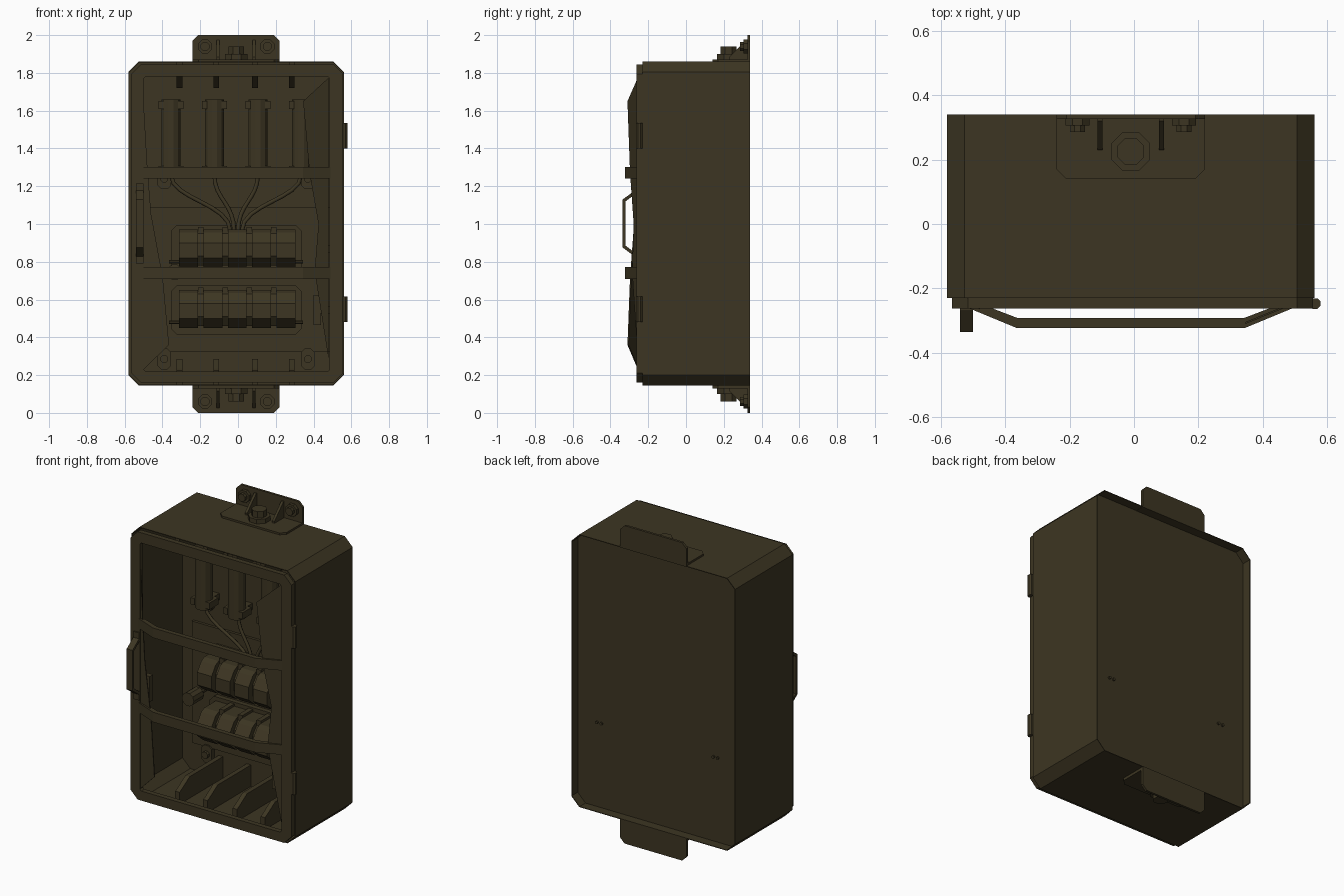
import bpy, bmesh, math
from mathutils import Matrix, Vector

if "Cube" in bpy.data.objects:
    bpy.data.objects.remove(bpy.data.objects["Cube"])

olive = bpy.data.materials.new("dark olive metal")
olive.diffuse_color = (0.046, 0.036, 0.016, 1)
olive.use_nodes = True
olive.node_tree.nodes["Principled BSDF"].inputs["Base Color"].default_value = olive.diffuse_color
CX = -0.01           # middle of the box in x
MZ = 2.005           # top/bottom mirror: z -> MZ - z


def finish(name, bm):
    bmesh.ops.recalc_face_normals(bm, faces=bm.faces)
    me = bpy.data.meshes.new(name)
    bm.to_mesh(me)
    bm.free()
    me.materials.append(olive)
    ob = bpy.data.objects.new(name, me)
    bpy.context.collection.objects.link(ob)
    return ob


def box(name, x0, x1, y0, y1, z0, z1):
    return prism(name, [(y0, z0), (y1, z0), (y1, z1), (y0, z1)], 'X', x0, x1)


def prism(name, pts, axis, a, b):
    """Extrude a flat outline along an axis from a to b."""
    put = {'X': lambda p, t: (t, p[0], p[1]),
           'Y': lambda p, t: (p[0], t, p[1]),
           'Z': lambda p, t: (p[0], p[1], t)}[axis]
    bm = bmesh.new()
    lo = [bm.verts.new(put(p, a)) for p in pts]
    hi = [bm.verts.new(put(p, b)) for p in pts]
    bm.faces.new(lo)
    bm.faces.new(hi)
    for i in range(len(pts)):
        j = (i + 1) % len(pts)
        bm.faces.new((lo[i], lo[j], hi[j], hi[i]))
    return finish(name, bm)


def cyl(name, p, q, r, n=8):
    """Cylinder between two points."""
    p, q = Vector(p), Vector(q)
    d = q - p
    bm = bmesh.new()
    rot = d.to_track_quat('Z', 'Y').to_matrix().to_4x4()
    bmesh.ops.create_cone(bm, cap_ends=True, segments=n, radius1=r, radius2=r, depth=d.length,
                          matrix=Matrix.Translation((p + q) / 2) @ rot @ Matrix.Rotation(math.pi / n, 4, 'Z'))
    return finish(name, bm)


def octagon(x0, x1, z0, z1, c):
    return [(x0 + c, z0), (x1 - c, z0), (x1, z0 + c), (x1, z1 - c),
            (x1 - c, z1), (x0 + c, z1), (x0, z1 - c), (x0, z0 + c)]


def ring(name, outer, inner, y0, y1):
    """Frame between two outlines in the xz plane."""
    bm = bmesh.new()
    rows = [[bm.verts.new((x, y, z)) for x, z in o]
            for o, y in ((outer, y0), (outer, y1), (inner, y1), (inner, y0))]
    for k in range(4):
        r, s = rows[k], rows[(k + 1) % 4]
        for i in range(8):
            j = (i + 1) % 8
            bm.faces.new((r[i], r[j], s[j], s[i]))
    return finish(name, bm)


# cabinet shell, recessed back panel, door frame
ring("cabinet_shell", octagon(-0.58, 0.56, 0.145, 1.86, 0.055),
     octagon(-0.576, 0.556, 0.149, 1.856, 0.054), -0.23, 0.34)
prism("back_panel", octagon(-0.577, 0.557, 0.148, 1.857, 0.054), 'Y', 0.272, 0.282)
ring("door_frame", octagon(-0.565, 0.555, 0.16, 1.845, 0.05),
     octagon(-0.50, 0.485, 0.22, 1.78, 0.01), -0.262, -0.23)

# bent guard bars across the door
for z in (0.71, 1.24):
    half = [(0.50, -0.262), (0.355, -0.322)]
    inner = [(0.35, -0.292), (0.46, -0.25)]
    pts = [(CX + x, y) for x, y in half] + [(CX - x, y) for x, y in reversed(half)]
    pts += [(CX - x, y) for x, y in reversed(inner)] + [(CX + x, y) for x, y in inner]
    prism("guard_bar", pts, 'Z', z, z + 0.062)

# broken pane shards along both sides: (distance in from the frame 0..1, z)
left = [(0, 0.23), (1, 0.36), (0.75, 0.72), (0.3, 1.05), (0.15, 1.3), (0, 1.65)]
right = [(0, 0.28), (0.55, 0.75), (0.4, 1.0), (0.75, 1.27), (1, 1.65), (0, 1.775)]
for side, shard in ((-1, left), (1, right)):
    bm = bmesh.new()
    f = bm.faces.new([bm.verts.new((CX + side * (0.49 - 0.135 * t), -0.255 - 0.055 * t, z)) for t, z in shard])
    bm.normal_update()
    ext = bmesh.ops.extrude_face_region(bm, geom=[f], use_keep_orig=True)
    bmesh.ops.translate(bm, vec=(0, 0.006, 0), verts=[v for v in ext["geom"] if isinstance(v, bmesh.types.BMVert)])
    finish("pane_shard", bm)

# hinges and door handle
for z in (0.48, 1.40):
    cyl("hinge", (0.562, -0.247, z), (0.562, -0.247, z + 0.135), 0.018)
prism("door_handle", [(-0.26, 0.82), (-0.335, 0.875), (-0.335, 1.13), (-0.26, 1.185), (-0.26, 1.165),
                      (-0.32, 1.12), (-0.32, 0.885), (-0.26, 0.84)], 'X', -0.54, -0.50)
for z in (0.79, 1.16):
    box("handle_foot", -0.54, -0.50, -0.27, -0.255, z, z + 0.055)

# mounting brackets, top and mirrored bottom
for top in (True, False):
    Z = (lambda z: z) if top else (lambda z: 2.0 - z)
    x0, x1 = -0.24, 0.22
    c = 0.03
    prism("bracket_back", [(x0, Z(1.855)), (x1, Z(1.855)), (x1, Z(2 - c)), (x1 - c, Z(2)),
                           (x0 + c, Z(2)), (x0, Z(2 - c))], 'Y', 0.325, 0.34)
    prism("bracket_foot", [(x0, 0.34), (x0, 0.14 + c), (x0 + c, 0.14), (x1 - c, 0.14), (x1, 0.14 + c), (x1, 0.34)],
          'Z', Z(1.855), Z(1.872))
    cyl("foot_washer", (CX, 0.225, Z(1.87)), (CX, 0.225, Z(1.90)), 0.065)
    cyl("foot_bolt", (CX, 0.225, Z(1.89)), (CX, 0.225, Z(1.94)), 0.045)
    for s in (-1, 1):
        gx = CX + s * 0.095
        prism("bracket_gusset", [(0.33, Z(1.87)), (0.23, Z(1.87)), (0.23, Z(1.885)), (0.32, Z(1.975)), (0.33, Z(1.975))],
              'X', gx - 0.008, gx + 0.008)
        bx = CX + s * 0.165
        cyl("wall_washer", (bx, 0.326, Z(1.94)), (bx, 0.305, Z(1.94)), 0.04)
        cyl("wall_bolt", (bx, 0.31, Z(1.94)), (bx, 0.285, Z(1.94)), 0.025)

# stiffening ribs on floor and ceiling
for x in (-0.31, -0.115, 0.09, 0.285):
    prof = [(-0.16, 0.15), (-0.16, 0.225), (-0.14, 0.235), (-0.06, 0.285), (0.275, 0.285), (0.275, 0.15)]
    prism("floor_rib", prof, 'X', x - 0.015, x + 0.015)
    prism("ceiling_rib", [(y, MZ - z) for y, z in prof], 'X', x - 0.015, x + 0.015)

# mounting plate with bolted tabs and bolt ends on the back
box("mounting_plate", -0.50, 0.485, 0.255, 0.274, 0.325, 1.09)
for s in (-1, 1):
    for z in (0.285, 1.24):
        x = CX + s * 0.38
        prism("plate_tab", octagon(x - 0.035, x + 0.035, z - 0.055, z + 0.055, 0.018), 'Y', 0.245, 0.275)
        cyl("tab_bolt", (x, 0.25, z), (x, 0.225, z), 0.022)
    for d in (0.39, 0.42):
        cyl("back_bolt_end", (s * d, 0.275, 0.68), (s * d, 0.292, 0.68), 0.009)

# tube fuses with clamps and cables
for i, x in enumerate((-0.355, -0.125, 0.105, 0.335)):
    cyl("tube_fuse", (x, 0.17, 1.25), (x, 0.17, 1.66), 0.052, 12)
    for z in (1.265, 1.61):
        box("fuse_mount", x - 0.035, x + 0.035, 0.19, 0.275, z, z + 0.04)
        for s in (-1, 1):
            box("fuse_clamp", x + s * 0.052 - 0.014, x + s * 0.052 + 0.014, 0.13, 0.22, z, z + 0.042)
    cu = bpy.data.curves.new("cable", 'CURVE')
    cu.dimensions = '3D'
    cu.bevel_depth = 0.011
    cu.bevel_resolution = 1
    cu.resolution_u = 8
    sp = cu.splines.new('BEZIER')
    sp.bezier_points.add(1)
    end = -0.04 + 0.02 * i
    for bp, co, h in zip(sp.bezier_points, ((x, 0.18, 1.26), (end, 0.17, 0.96)), (0.13, 0.15)):
        bp.co = co
        bp.handle_left = (co[0], co[1], co[2] + h)
        bp.handle_right = (co[0], co[1], co[2] - h)
    cu.materials.append(olive)
    bpy.context.collection.objects.link(bpy.data.objects.new("cable", cu))

# two rows of five breakers
for z0 in (0.45, 0.77):
    prism("breaker_base", octagon(-0.355, 0.335, z0 - 0.035, z0 + 0.225, 0.03), 'Y', 0.225, 0.26)
    prof = [(0.23, 0), (0.10, 0), (0.04, 0.05), (0.04, 0.13), (0.08, 0.185), (0.11, 0.2), (0.23, 0.2)]
    for i in range(5):
        x = -0.312 + i * 0.129
        prism("breaker", [(y, z0 + z) for y, z in prof], 'X', x, x + 0.1)
        if i < 4:
            prism("breaker_spacer", [(0.23, z0 + 0.01), (0.12, z0 + 0.01), (0.08, z0 + 0.06), (0.08, z0 + 0.13),
                                     (0.12, z0 + 0.18), (0.23, z0 + 0.18)], 'X', x + 0.1, x + 0.129)
            box("breaker_tab", x + 0.1, x + 0.129, 0.12, 0.23, z0 + 0.18, z0 + 0.215)
    cyl("breaker_rod", (-0.365, 0.13, z0 + 0.03), (0.345, 0.13, z0 + 0.03), 0.009)

# turn knob at the end of the upper row
cyl("turn_knob", (-0.335, 0.08, 0.745), (-0.335, -0.02, 0.745), 0.042, 10)
cyl("knob_stem", (-0.335, 0.24, 0.745), (-0.335, 0.07, 0.745), 0.015)

# catches just inside the door frame
for x, z in ((-0.47, 0.78), (0.445, 0.79), (0.42, 0.465)):
    box("door_catch", x - 0.02, x + 0.02, -0.235, -0.20, z, z + 0.16)
    box("catch_arm", min(x, math.copysign(0.55, x)), max(x, math.copysign(0.55, x)), -0.225, -0.21, z + 0.06, z + 0.10)
